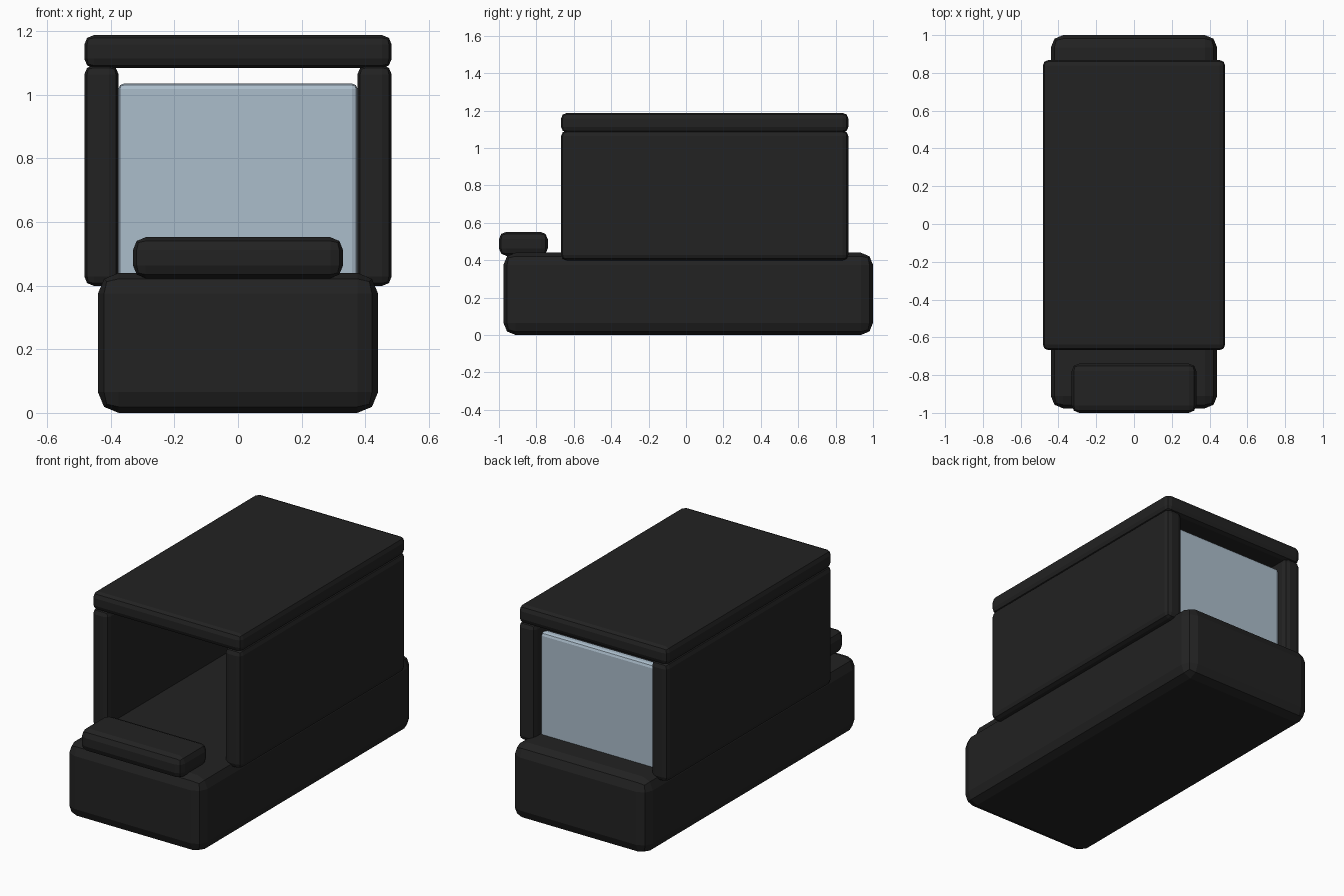
import bpy
import bmesh
from mathutils import Vector

if "Cube" in bpy.data.objects:
    bpy.data.objects.remove(bpy.data.objects["Cube"])


def material(name, rgb):
    m = bpy.data.materials.new(name)
    m.diffuse_color = (*rgb, 1.0)
    m.use_nodes = True
    m.node_tree.nodes["Principled BSDF"].inputs["Base Color"].default_value = m.diffuse_color
    return m


black = material("matte black", (0.016, 0.016, 0.016))
glass = material("pale blue glass", (0.41, 0.51, 0.60))


def box(name, low, high, bevel, mat):
    """Flat-shaded box between two corners with two-step bevelled edges."""
    low, high = Vector(low), Vector(high)
    size, centre = high - low, (low + high) / 2
    bm = bmesh.new()
    bmesh.ops.create_cube(bm, size=1.0)
    for v in bm.verts:
        v.co = Vector((v.co.x * size.x, v.co.y * size.y, v.co.z * size.z))
    bmesh.ops.bevel(bm, geom=bm.edges[:], offset=bevel, segments=2,
                    profile=0.5, affect='EDGES')
    mesh = bpy.data.meshes.new(name)
    bm.to_mesh(mesh)
    bm.free()
    mesh.materials.append(mat)
    ob = bpy.data.objects.new(name, mesh)
    ob.location = centre
    bpy.context.collection.objects.link(ob)
    return ob


FRONT, BACK = -0.668, 0.868   # ends of the walls and roof

# Heavy lower body and the pad on its front end
box("base", (-0.44, -0.976, 0.0), (0.44, 1.0, 0.44), 0.065, black)
box("front_pad", (-0.33, -1.0, 0.423), (0.33, -0.739, 0.552), 0.04, black)

# Side walls
for side, x0, x1 in (("left", -0.483, -0.375), ("right", 0.375, 0.483)):
    box(side + "_wall", (x0, FRONT, 0.399), (x1, BACK, 1.093), 0.03, black)

# Roof slab
box("roof", (-0.483, FRONT, 1.083), (0.483, BACK, 1.187), 0.03, black)

# Rear window, set in slightly and stopping short of the roof
box("rear_window", (-0.376, 0.755, 0.40), (0.376, 0.81, 1.035), 0.018, glass)
